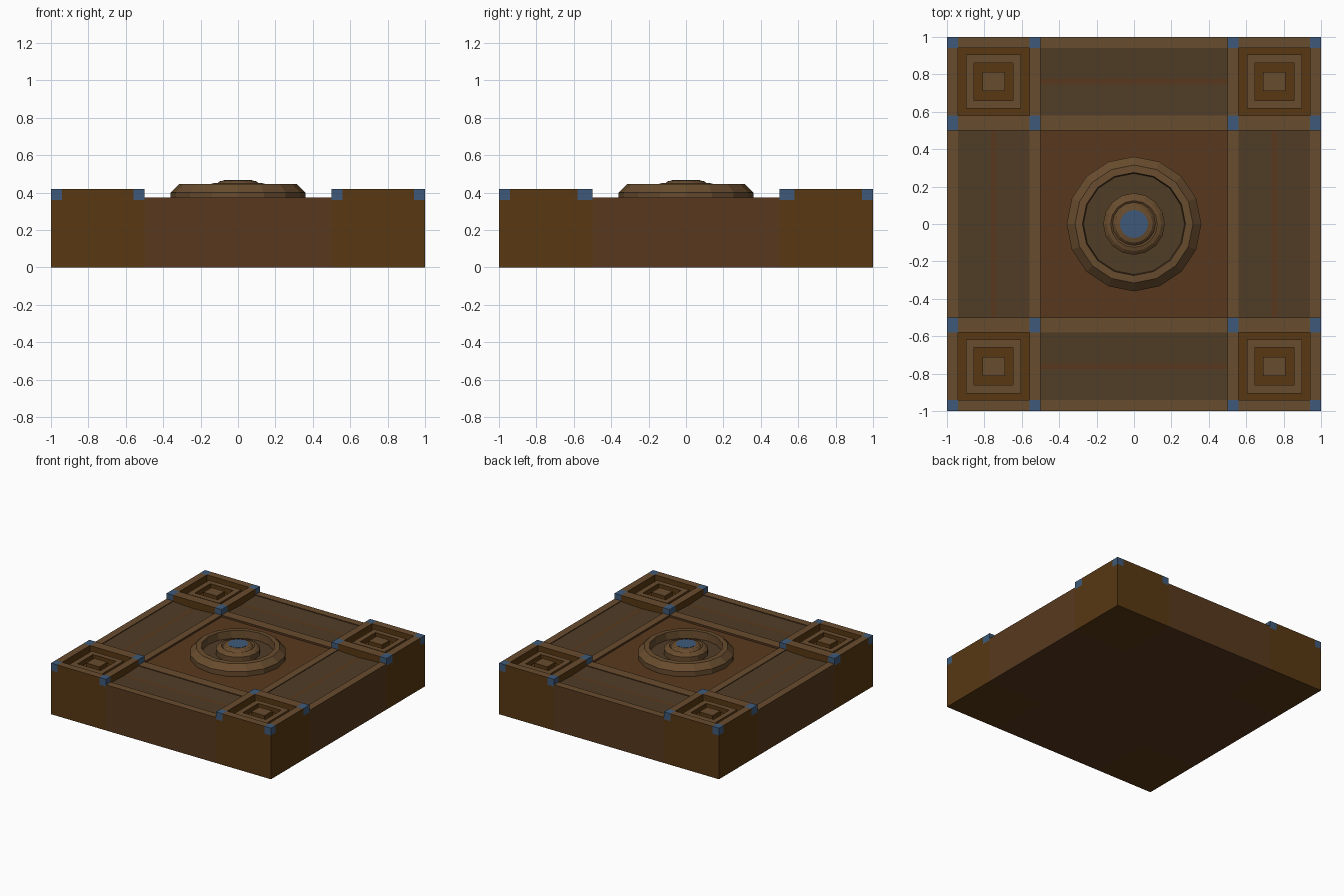
import bpy, bmesh, math

if "Cube" in bpy.data.objects:
    bpy.data.objects.remove(bpy.data.objects["Cube"])

BASE, RAIL, TOP = 0.36, 0.375, 0.42   # slab top, side rail top, corner rim top


def mat(name, rgb):
    m = bpy.data.materials.new(name)
    lin = [((c / 255 + 0.055) / 1.055) ** 2.4 for c in rgb]
    m.diffuse_color = (*lin, 1)
    m.use_nodes = True
    m.node_tree.nodes["Principled BSDF"].inputs["Base Color"].default_value = m.diffuse_color
    return m


LIGHT = mat("light_wood", (104, 76, 46))
DARK = mat("dark_wood", (88, 56, 18))
BROWN = mat("brown_wood", (88, 57, 30))
GREY = mat("grey_wood", (80, 60, 38))
BLUE = mat("blue_metal", (62, 90, 122))


def finish(name, bm, *mats):
    me = bpy.data.meshes.new(name)
    bmesh.ops.recalc_face_normals(bm, faces=bm.faces)
    for f in bm.faces:
        if len(mats) > 1 and f.normal.z < 0.5:
            f.material_index = 1
    bm.to_mesh(me)
    bm.free()
    for m in mats:
        me.materials.append(m)
    ob = bpy.data.objects.new(name, me)
    bpy.context.collection.objects.link(ob)
    return ob


def boxes(name, items, *mats):
    """Boxes (x0, x1, y0, y1, z0, z1); a second material colours the sides."""
    bm = bmesh.new()
    for x0, x1, y0, y1, z0, z1 in items:
        for v in bmesh.ops.create_cube(bm, size=1)["verts"]:
            v.co.x = x1 if v.co.x > 0 else x0
            v.co.y = y1 if v.co.y > 0 else y0
            v.co.z = z1 if v.co.z > 0 else z0
    return finish(name, bm, *mats)


def ring(x0, x1, y0, y1, wx0, wx1, wy0, wy1, z0, z1):
    """Four boxes forming a rectangular frame with given border widths."""
    return [(x0, x1, y0, y0 + wy0, z0, z1), (x0, x1, y1 - wy1, y1, z0, z1),
            (x0, x0 + wx0, y0 + wy0, y1 - wy1, z0, z1),
            (x1 - wx1, x1, y0 + wy0, y1 - wy1, z0, z1)]


def flip(items, sx, sy):
    out = []
    for x0, x1, y0, y1, z0, z1 in items:
        xs, ys = sorted((x0 * sx, x1 * sx)), sorted((y0 * sy, y1 * sy))
        out.append((*xs, *ys, z0, z1))
    return out


def lathe(name, profile, *mats, sides=16):
    bm = bmesh.new()
    loops = [[bm.verts.new((r * math.cos(2 * math.pi * i / sides),
                            r * math.sin(2 * math.pi * i / sides), z))
              for i in range(sides)] for r, z in profile]
    for a, b in zip(loops, loops[1:]):
        for i in range(sides):
            j = (i + 1) % sides
            bm.faces.new((a[i], a[j], b[j], b[i]))
    bm.faces.new(loops[0][::-1])
    bm.faces.new(loops[-1])
    return finish(name, bm, *mats)


# Cross-shaped slab
boxes("base_slab", [(-.5, .5, -1, 1, 0, BASE), (-1, -.5, -.5, .5, 0, BASE),
                    (.5, 1, -.5, .5, 0, BASE)], BROWN)

# Corner blocks: body, raised rim, stepped square ornament, blue studs
for sx in (-1, 1):
    for sy in (-1, 1):
        boxes("corner_block", flip([(.5, 1, .5, 1, 0, BASE)], sx, sy), DARK)
        rim = [(.56, .94, .5, .58, BASE, TOP), (.56, .94, .94, 1, BASE, TOP),
               (.5, .56, .58, .94, BASE, TOP), (.94, 1, .58, .94, BASE, TOP)]
        boxes("corner_rim", flip(rim, sx, sy), LIGHT, DARK)
        studs = [(x0, x1, y0, y1, BASE, TOP)
                 for x0, x1 in ((.5, .56), (.94, 1))
                 for y0, y1 in ((.5, .58), (.94, 1))]
        boxes("corner_studs", flip(studs, sx, sy), BLUE)
        steps = ring(.603, .898, .618, .905, .043, .043, .043, .043, BASE, .40)
        steps.append((.69, .81, .71, .812, BASE, .40))
        boxes("corner_ornament", flip(steps, sx, sy), LIGHT, DARK)

# Rails edging the four side panels
rails = []
for s in (-1, 1):
    rails += flip([(-.5, .5, .5, .58, BASE, RAIL), (-.5, .5, .94, 1, BASE, RAIL)], 1, s)
    rails += flip([(.5, .56, -.5, .5, BASE, RAIL), (.94, 1, -.5, .5, BASE, RAIL)], s, 1)
boxes("side_rails", rails, LIGHT, BROWN)

# Shallow panels dipping to a narrow seam along the middle
for s in (-1, 1):
    for along_x in (True, False):
        bm = bmesh.new()
        a, b = (.58, .94) if along_x else (.56, .94)
        c = (a + b) / 2
        for prof in ([(a, .369), (c - .015, BASE + .001)],
                     [(c + .015, BASE + .001), (b, .369)]):
            lines = []
            for p, z in prof:
                lines.append([bm.verts.new((e, s * p, z) if along_x else (s * p, e, z))
                              for e in (-.5, .5)])
            (p0, p1), (q0, q1) = lines
            f = bm.faces.new((p0, p1, q1, q0))
            f.normal_update()
            if f.normal.z < 0:
                f.normal_flip()
        me = bpy.data.meshes.new("side_panel")
        bm.to_mesh(me)
        bm.free()
        me.materials.append(GREY)
        bpy.context.collection.objects.link(bpy.data.objects.new("side_panel", me))

# Central medallion: dished ring, hub and blue cap
lathe("medallion_dish", [(.28, BASE), (.28, .385)], GREY)
lathe("medallion_ring", [(.36, BASE), (.36, .40), (.315, .445), (.275, .447),
                         (.27, .386), (.10, .386)], LIGHT)
lathe("medallion_hub", [(.165, .38), (.165, .43), (.145, .446), (.125, .452),
                        (.115, .445), (.10, .460), (.075, .465)], LIGHT)
lathe("hub_cap", [(.075, .45), (.075, .467)], BLUE)
for o in bpy.data.objects:
    if o.name == "medallion_ring":
        o.data.materials.append(GREY)
        for p in o.data.polygons:
            if p.normal.z > .9 and p.center.z < .39:
                p.material_index = 1
